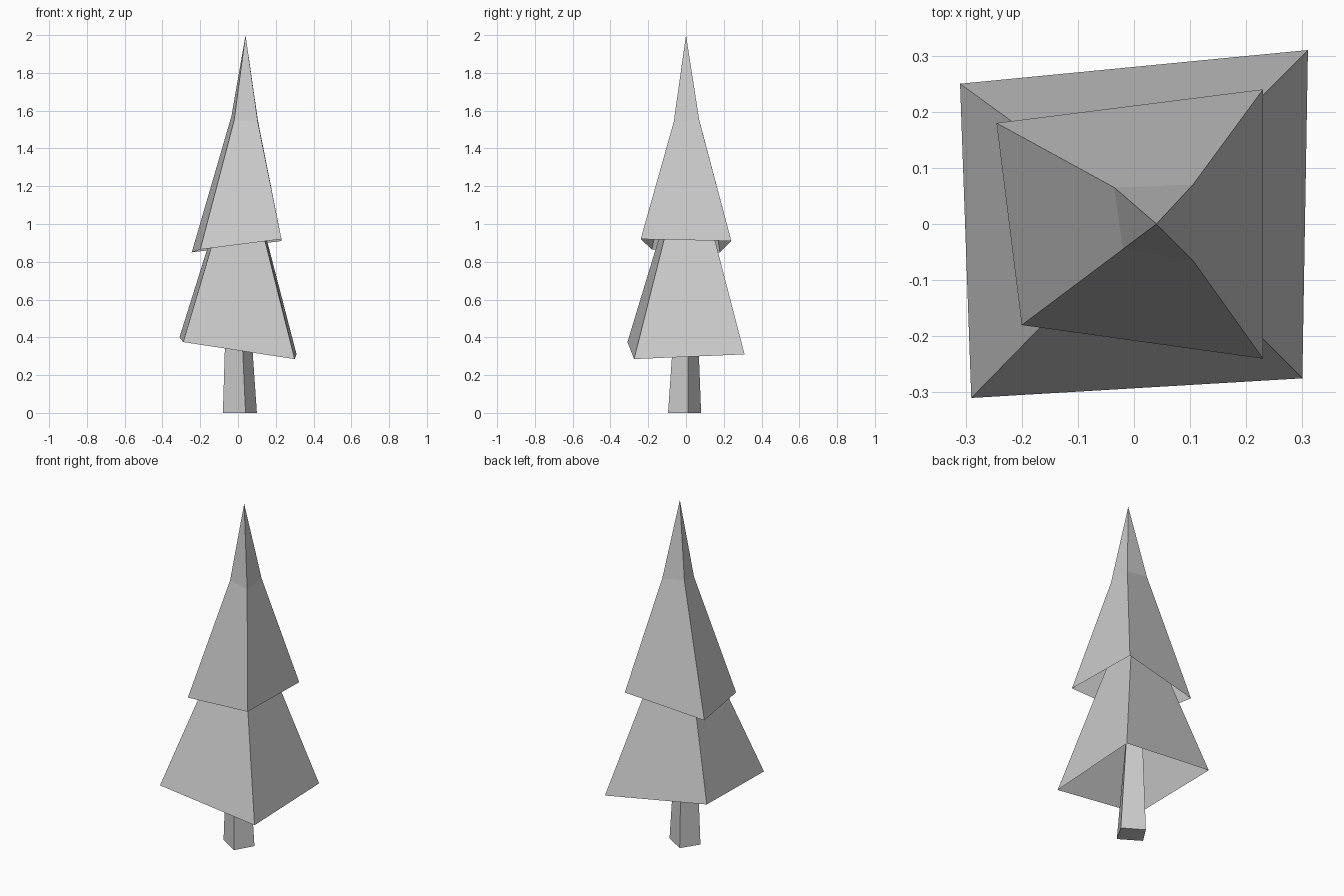
import bpy

cube = bpy.data.objects.get("Cube")
if cube:
    bpy.data.objects.remove(cube, do_unlink=True)

# One plain grey for the whole tree
grey = bpy.data.materials.new("plain_grey")
grey.use_nodes = True
colour = (0.6, 0.6, 0.6, 1)
grey.diffuse_color = colour
bsdf = next(n for n in grey.node_tree.nodes if n.type == 'BSDF_PRINCIPLED')
bsdf.inputs["Base Color"].default_value = colour


def loft(name, rings, tip=None, floor=False):
    """Join four-cornered rings from bottom to top, closed by a cap or a tip."""
    verts = [corner for ring in rings for corner in ring]
    faces = []
    for low in range(0, 4 * (len(rings) - 1), 4):
        for i in range(4):
            j = (i + 1) % 4
            faces.append((low + i, low + j, low + j + 4, low + i + 4))
    top = len(verts) - 4
    if tip:
        verts.append(tip)
        faces += [(top + i, top + (i + 1) % 4, top + 4) for i in range(4)]
    else:
        faces.append(tuple(range(top, top + 4)))
    if floor:
        faces.append((3, 2, 1, 0))
    mesh = bpy.data.meshes.new(name)
    mesh.from_pydata(verts, [], faces)
    mesh.materials.append(grey)
    obj = bpy.data.objects.new(name, mesh)
    bpy.context.collection.objects.link(obj)
    return obj


# Tapered, turned trunk running up inside the foliage
loft("trunk", [
    [(0.04, -0.095, 0), (0.1, 0.01, 0), (-0.015, 0.08, 0), (-0.08, -0.02, 0)],
    [(0.01, -0.05, 0.65), (0.055, 0.01, 0.65), (-0.01, 0.055, 0.65), (-0.06, -0.01, 0.65)],
], floor=True)

# Lower foliage skirt, open underneath
loft("lower_foliage", [
    [(-0.29, -0.31, 0.375), (0.3, -0.275, 0.285), (0.31, 0.31, 0.31), (-0.31, 0.25, 0.4)],
    [(-0.075, -0.09, 1.1), (0.095, -0.07, 1.1), (0.105, 0.105, 1.1), (-0.09, 0.09, 1.1)],
])

# Upper foliage skirt with a steeper, off-centre tip
loft("upper_foliage", [
    [(-0.2, -0.18, 0.865), (0.23, -0.24, 0.92), (0.23, 0.24, 0.91), (-0.245, 0.18, 0.85)],
    [(-0.02, -0.045, 1.55), (0.105, -0.065, 1.54), (0.105, 0.07, 1.55), (-0.035, 0.065, 1.57)],
], tip=(0.04, 0, 2))
